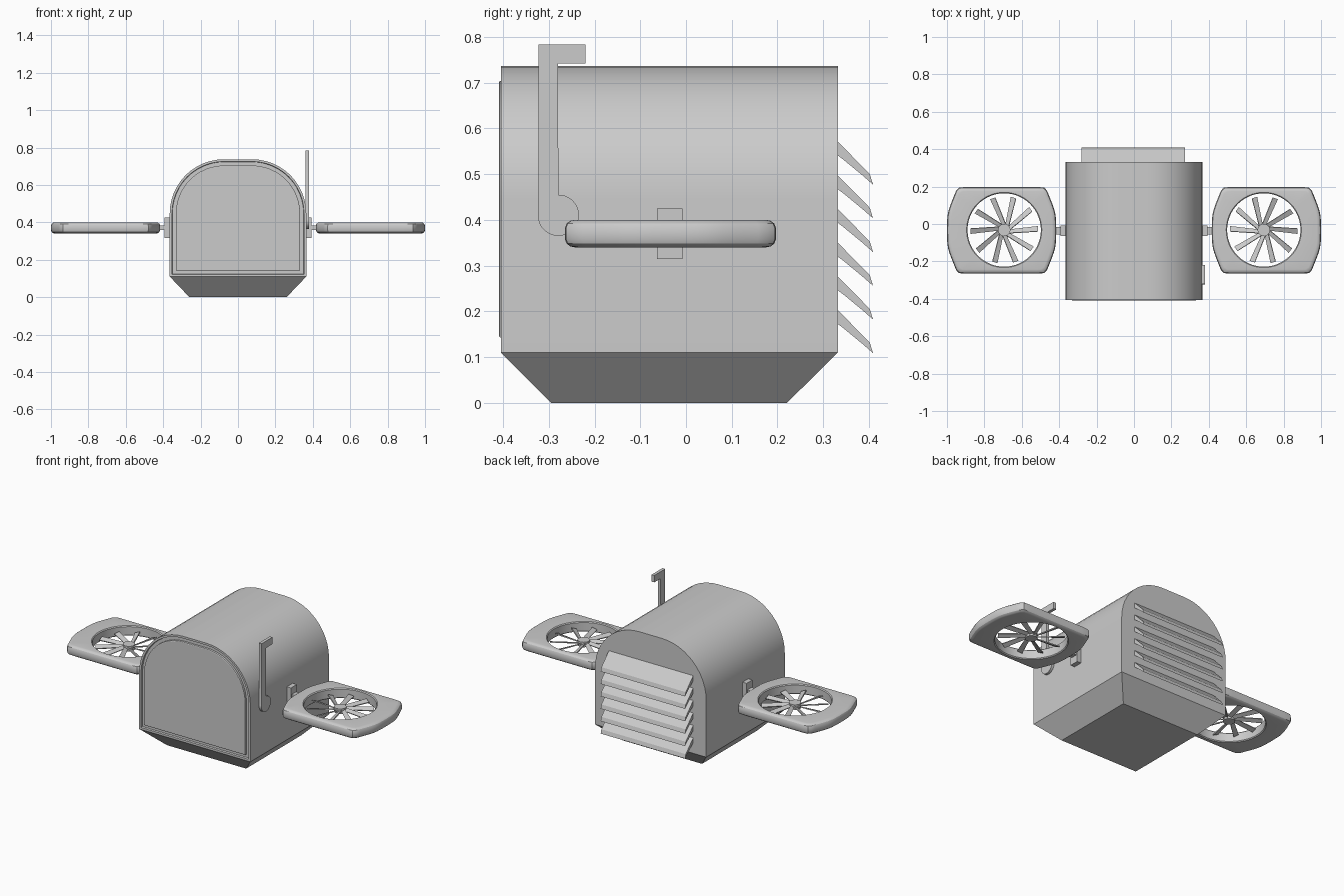
import bpy, bmesh
from math import sin, cos, pi, radians
from mathutils import Matrix, Vector

if "Cube" in bpy.data.objects:
    bpy.data.objects.remove(bpy.data.objects["Cube"])


def finish(bm, name, smooth=True, mirror=False):
    bmesh.ops.recalc_face_normals(bm, faces=bm.faces)
    me = bpy.data.meshes.new(name)
    bm.to_mesh(me)
    bm.free()
    ob = bpy.data.objects.new(name, me)
    bpy.context.collection.objects.link(ob)
    if mirror:
        ob.modifiers.new("mirror", 'MIRROR')
    if smooth:
        bpy.ops.object.select_all(action='DESELECT')
        ob.select_set(True)
        bpy.context.view_layer.objects.active = ob
        bpy.ops.object.shade_smooth_by_angle(angle=radians(30))
    return ob


def loft(bm, loops, caps=True, closed=False):
    rings = [[bm.verts.new(p) for p in lp] for lp in loops]
    n = len(rings[0])
    pairs = list(zip(rings, rings[1:])) + ([(rings[-1], rings[0])] if closed else [])
    for a, b in pairs:
        for i in range(n):
            j = (i + 1) % n
            bm.faces.new((a[i], a[j], b[j], b[i]))
    if caps and not closed:
        bm.faces.new(rings[0])
        bm.faces.new(rings[-1])


def box(bm, x0, x1, y0, y1, z0, z1):
    sq = [(y0, z0), (y1, z0), (y1, z1), (y0, z1)]
    loft(bm, [[(x, y, z) for y, z in sq] for x in (x0, x1)])


# Arched cross-section, shrunk by t
def arch(y, t=0.0, steps=12):
    w, r = 0.365 - t, 0.29 - t
    pts = [(-w, y, 0.11 + t), (w, y, 0.11 + t)]
    for cx, a0 in ((0.075, 0), (-0.075, pi / 2)):
        for i in range(steps + 1):
            a = a0 + pi / 2 * i / steps
            pts.append((cx + r * cos(a), y, 0.447 + r * sin(a)))
    return pts


# Body shell with front rim, groove and raised door panel
bm = bmesh.new()
loft(bm, [arch(0.332), arch(-0.405), arch(-0.405, 0.012), arch(-0.394, 0.014),
          arch(-0.394, 0.033), arch(-0.407, 0.033), arch(-0.409, 0.036)])
finish(bm, "mailbox_body")

# Tapered base
bm = bmesh.new()
loft(bm, [[(-x, y0, z), (x, y0, z), (x, y1, z), (-x, y1, z)]
          for x, y0, y1, z in ((0.26, -0.295, 0.221, 0), (0.365, -0.405, 0.332, 0.11))])
finish(bm, "tapered_base", smooth=False)

# Rear louvre slats
bm = bmesh.new()
slat = [(0.325, 0.578), (0.345, 0.558), (0.402, 0.50), (0.409, 0.477),
        (0.385, 0.498), (0.345, 0.531), (0.325, 0.546)]
for k in range(6):
    loft(bm, [[(x, y, z - 0.0737 * k) for y, z in slat] for x in (-0.28, 0.274)])
finish(bm, "rear_louvres", smooth=False)

# Signal flag with round pivot
bm = bmesh.new()
flag = [(-0.322, 0.783), (-0.22, 0.783), (-0.22, 0.742), (-0.28, 0.742)]
for i in range(33):
    a = radians(90 - 287 * i / 32)
    flag.append((-0.279 + 0.045 * cos(a), 0.41 + 0.045 * sin(a)))
loft(bm, [[(x, y, z) for y, z in flag] for x in (0.362, 0.38)])
finish(bm, "signal_flag")

# Side brackets: plate and neck
bm = bmesh.new()
box(bm, 0.36, 0.392, -0.063, -0.008, 0.315, 0.425)
box(bm, 0.38, 0.44, -0.055, -0.015, 0.358, 0.384)
finish(bm, "side_brackets", smooth=False, mirror=True)

# Rotor ducts: rounded eight-sided housing with circular opening
N = 96
SIDES = [(sx * nx, sy * ny, d) for nx, ny, d in
         ((1, 0, 0.292), (0, 1, 0.231), (0.927, 0.375, 0.305))
         for sx in (1, -1) for sy in (1, -1) if (nx or sx > 0) and (ny or sy > 0)]


def housing(t, z):
    pts = []
    for i in range(N):
        a = 2 * pi * i / N
        s = sum((max(0, nx * cos(a) + ny * sin(a)) / (d - t)) ** 40 for nx, ny, d in SIDES)
        r = s ** (-1 / 40)
        pts.append((0.708 + r * cos(a), -0.034 + r * sin(a), z))
    return pts


def hole(r, z):
    return [(0.694 + r * cos(2 * pi * i / N), -0.032 + r * sin(2 * pi * i / N), z)
            for i in range(N)]


bm = bmesh.new()
half = [(0.022, 0.030), (0.012, 0.028), (0.004, 0.022), (0.0, 0.012)]
outer = [housing(t, 0.37 + h) for t, h in half] + [housing(t, 0.37 - h) for t, h in half[::-1]]
inner = [hole(0.201, 0.34), hole(0.196, 0.345), hole(0.196, 0.395), hole(0.201, 0.40)]
loft(bm, outer + inner, closed=True)
finish(bm, "rotor_ducts", mirror=True)

# Rotors: hub and ten pitched blades
bm = bmesh.new()
centre = Matrix.Translation((0.694, -0.032, 0.37))
bmesh.ops.create_cone(bm, cap_ends=True, segments=32, radius1=0.033, radius2=0.033,
                      depth=0.03, matrix=centre)
for k in range(10):
    m = centre @ Matrix.Rotation(2 * pi * k / 10, 4, 'Z')
    loops = []
    for x, w, y, pitch in ((0.025, 0.011, 0.008, 30), (0.18, 0.015, -0.006, 20)):
        p = Matrix.Rotation(radians(pitch), 4, 'X')
        loops.append([m @ (Vector((x, y, 0)) + p @ Vector((0, a * w, b * 0.003)))
                      for a, b in ((-1, -1), (1, -1), (1, 1), (-1, 1))])
    loft(bm, loops)
finish(bm, "rotors", mirror=True)
